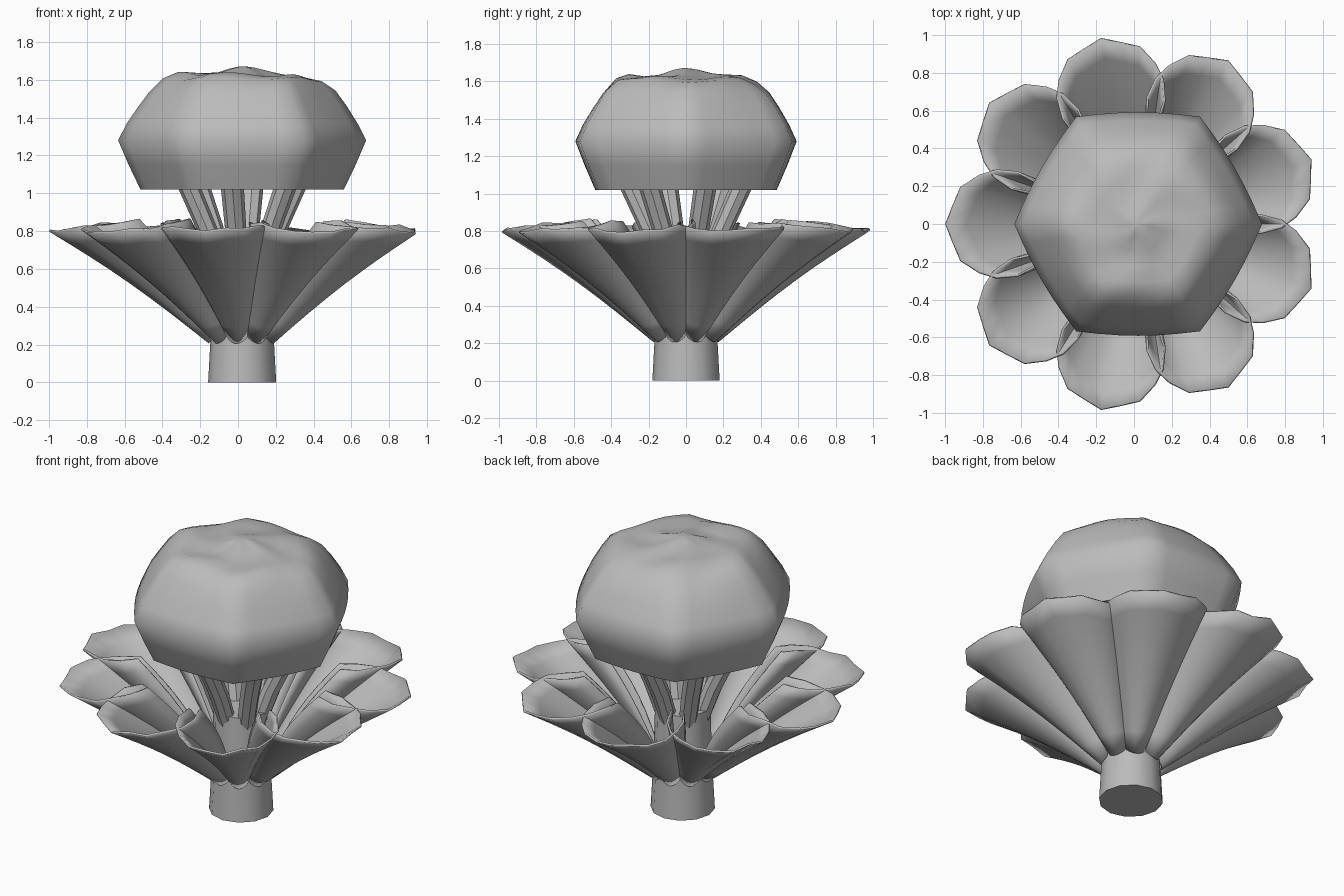
import bpy, bmesh, math, random
from mathutils import Vector

if "Cube" in bpy.data.objects:
    bpy.data.objects.remove(bpy.data.objects["Cube"])

random.seed(4)
mat = bpy.data.materials.new("plain grey")
mat.diffuse_color = (0.5, 0.5, 0.5, 1)
mat.use_nodes = True
mat.node_tree.nodes["Principled BSDF"].inputs["Base Color"].default_value = mat.diffuse_color
CX = 0.022  # axis of the stalk and crown


def make(name, rows, closed=True, caps=True, angle=40):
    """Skin rows of points into a smooth-shaded mesh."""
    bm = bmesh.new()
    vs = [[bm.verts.new(p) for p in row] for row in rows]
    n = len(rows[0])
    for a, b in zip(vs, vs[1:]):
        for i in range(n if closed else n - 1):
            j = (i + 1) % n
            bm.faces.new((a[i], a[j], b[j], b[i]))
    if caps:
        bm.faces.new(vs[0][::-1])
        bm.faces.new(vs[-1])
    bmesh.ops.recalc_face_normals(bm, faces=bm.faces)
    me = bpy.data.meshes.new(name)
    bm.to_mesh(me)
    bm.free()
    me.materials.append(mat)
    ob = bpy.data.objects.new(name, me)
    bpy.context.collection.objects.link(ob)
    bpy.ops.object.select_all(action='DESELECT')
    ob.select_set(True)
    bpy.context.view_layer.objects.active = ob
    bpy.ops.object.shade_smooth_by_angle(angle=math.radians(angle))
    return ob


def ring(c, r, n):
    return [Vector((c[0] + r * math.cos(math.tau * i / n),
                    c[1] + r * math.sin(math.tau * i / n), c[2])) for i in range(n)]


# Main stalk
make("stalk", [ring((CX, 0, z), r, 12) for z, r in
               ((0, 0.18), (0.22, 0.168), (0.45, 0.16), (0.63, 0.155))])

# Six branches spreading from the stalk up into the crown
for k in range(6):
    a = math.radians(20 + 60 * k)
    d = Vector((math.cos(a), math.sin(a), 0))
    make("branch", [ring(Vector((CX, 0, z)) + d * r, w, 8) for z, r, w in
                    ((0.52, 0.09, 0.05), (0.75, 0.17, 0.055), (1.08, 0.32, 0.062))])

# Crown: lumpy rounded hexagon with a flat underside
SEG = 36
profile = [(1.02, 0.40), (1.02, 0.82), (1.15, 0.915), (1.28, 1.0), (1.37, 0.93),
           (1.46, 0.84), (1.54, 0.75), (1.60, 0.64), (1.625, 0.52), (1.625, 0.38),
           (1.635, 0.24), (1.66, 0.11), (1.67, 0.03)]
rows = []
for z, s in profile:
    row = []
    for i in range(SEG):
        t = math.tau * i / SEG
        m = (t + math.pi / 6) % (math.pi / 3) - math.pi / 6
        flat = 0.575 / math.cos(math.pi / 6 - abs(m))       # hexagon with corners on the x axis
        r = s * (0.72 * flat + 0.28 * 0.635)
        top = max(0, min(1, (z - 1.4) / 0.2)) * min(1, s * 2)
        lump = math.sin(3 * t + 1) * math.sin(9 * s + 2 * t)
        row.append((CX + r * math.cos(t), r * math.sin(t), z + 0.018 * top * lump))
    rows.append(row)
make("crown", rows, angle=50)

# Nine cupped leaves: each a half funnel from the stalk to a round rim
NV, NU = 12, 8
for k in range(9):
    az = math.radians(20 + 40 * k)
    out = Vector((math.cos(az), math.sin(az), 0))
    side = Vector((-out.y, out.x, 0))
    jit = [random.uniform(-0.012, 0.012) for _ in range(NV + 1)]
    rows = []
    for u in range(NU + 1):
        t = u / NU
        row = []
        for i in range(NV + 1):
            v = 2 * i / NV - 1
            phi = math.radians(128) * v
            # rim and foot points in the leaf's own frame (radial, sideways, height)
            rim = Vector((0.70 + 0.285 * math.cos(phi), 0.285 * math.sin(phi),
                          0.80 + 0.055 * (1 - math.cos(phi)) / 1.6 + jit[i]))
            foot = Vector((0.172 - 0.035 * v * v, 0.062 * v, 0.21 + 0.05 * v * v))
            p = foot.lerp(rim, t)
            bulge = math.sin(math.pi * t)
            p.x -= 0.03 * bulge * v * v
            p.z += 0.025 * bulge
            p.x += 0.012 * t * math.cos(6 * math.pi * v) * (1 - abs(v))  # soft ribs
            row.append(out * p.x + side * p.y + Vector((CX * (1 - t), 0, p.z)))
        rows.append(row)
    leaf = make("leaf", rows, closed=False, caps=False, angle=50)
    mod = leaf.modifiers.new("thickness", 'SOLIDIFY')
    mod.thickness = 0.012
    mod.offset = 0
